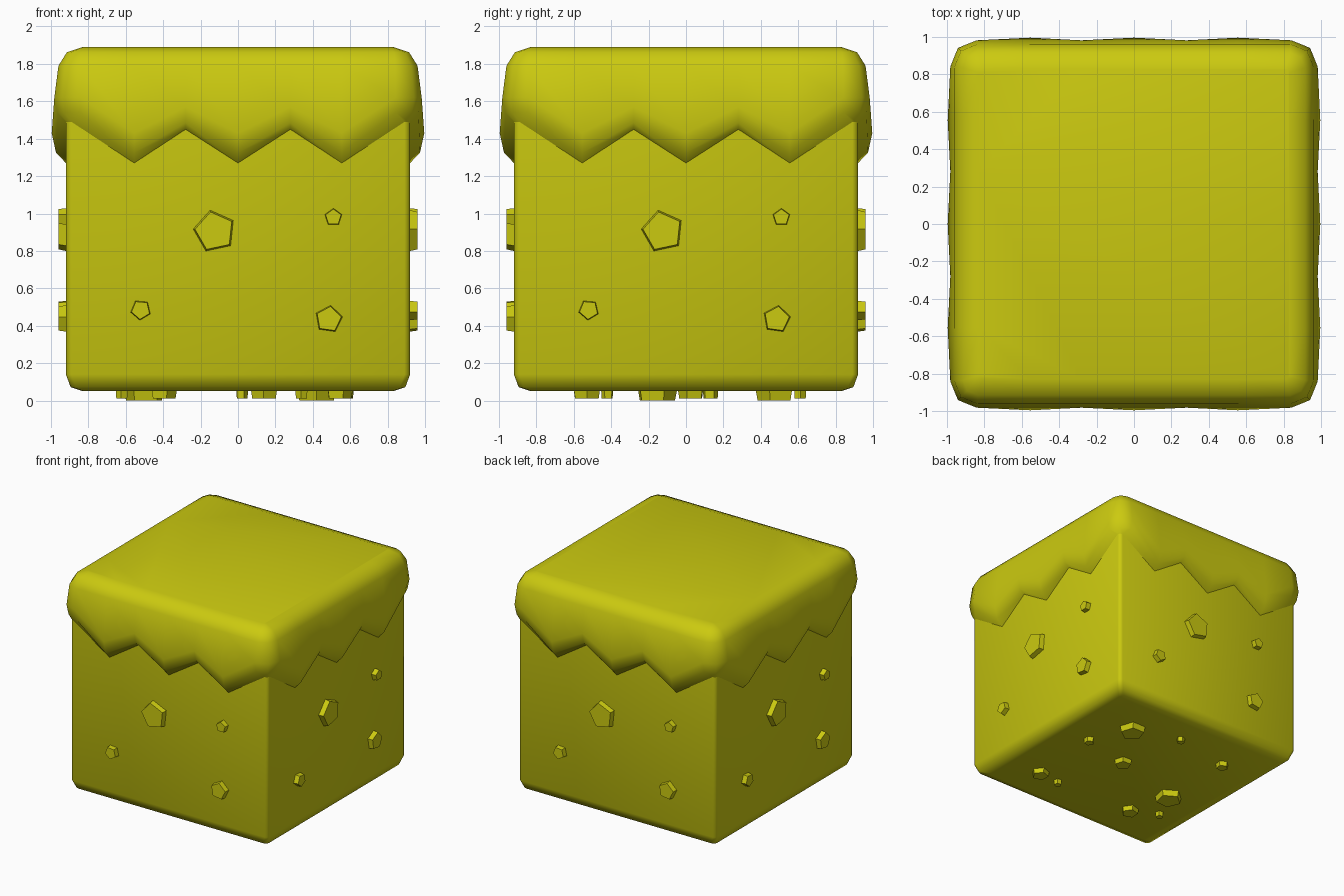
import bpy, bmesh, math
from mathutils import Matrix, Vector

cube = bpy.data.objects.get("Cube")
if cube:
    bpy.data.objects.remove(cube, do_unlink=True)

yellow = bpy.data.materials.new("yellow")
yellow.use_nodes = True
COLOUR = (0.60, 0.59, 0.005, 1)
yellow.diffuse_color = COLOUR
yellow.node_tree.nodes["Principled BSDF"].inputs["Base Color"].default_value = COLOUR


def finish(bm, name, angle):
    bmesh.ops.recalc_face_normals(bm, faces=bm.faces)
    mesh = bpy.data.meshes.new(name)
    bm.to_mesh(mesh)
    bm.free()
    mesh.materials.append(yellow)
    obj = bpy.data.objects.new(name, mesh)
    bpy.context.collection.objects.link(obj)
    bpy.ops.object.select_all(action="DESELECT")
    obj.select_set(True)
    bpy.context.view_layer.objects.active = obj
    bpy.ops.object.shade_smooth_by_angle(angle=math.radians(angle))
    return obj


def ring(bm, half, radius, stations, height, bulge=lambda s: 0):
    """Rounded square loop; height and bulge depend on the station along a side."""
    verts = []
    for side in range(4):
        turn = Matrix.Rotation(side * math.pi / 2, 3, "Z")
        c = half - radius * 0.29
        flat = half - radius
        points = [(-c, -c, 1), (-flat, -half, 1)]
        points += [(x, -half - bulge(x), x) for x in stations]
        points += [(flat, -half, 1)]
        for x, y, s in points:
            verts.append(bm.verts.new(turn @ Vector((x, y, height(s)))))
    return verts


def loft(rings, bm):
    for a, b in zip(rings, rings[1:]):
        n = len(a)
        for i in range(n):
            j = (i + 1) % n
            bm.faces.new((a[i], a[j], b[j], b[i]))
    bm.faces.new(rings[0])
    bm.faces.new(rings[-1])


# Block body with softened bottom edges
bm = bmesh.new()
rows = [(0.83, 0.03, 0.05), (0.895, 0.03, 0.072), (0.92, 0.03, 0.14), (0.92, 0.03, 1.6)]
loft([ring(bm, h, r, [], lambda s, z=z: z) for h, r, z in rows], bm)
finish(bm, "block_body", 50)

# Overhanging cap with a zigzag hem
TIPS = (-0.555, 0, 0.555)
STATIONS = (-0.555, -0.28, 0, 0.28, 0.555)


def hem(tip, valley, corner):
    return lambda s: corner if s == 1 else tip if s in TIPS else valley


bm = bmesh.new()
cap_rows = [
    (0.83, 0.02, hem(1.89, 1.89, 1.89), 0),
    (0.915, 0.08, hem(1.862, 1.862, 1.862), 0),
    (0.96, 0.12, hem(1.79, 1.79, 1.79), 0),
    (0.982, 0.14, hem(1.43, 1.57, 1.62), 0.014),
    (0.965, 0.12, hem(1.325, 1.485, 1.54), 0.008),
    (0.92, 0.03, hem(1.27, 1.45, 1.49), 0),
    (0.88, 0.03, hem(1.30, 1.48, 1.52), 0),
]
loft([ring(bm, h, r, STATIONS, z, lambda s, b=b: b if s in TIPS else 0)
      for h, r, z, b in cap_rows], bm)
finish(bm, "overhanging_cap", 60)


# Five-sided pebbles set into the sides and the underside
def pebble(bm, place, radius, angle, depth=0.04):
    bmesh.ops.create_cone(
        bm, cap_ends=True, segments=5, radius1=radius, radius2=radius * 0.88,
        depth=depth + 0.02,
        matrix=place @ Matrix.Translation((0, 0, depth / 2 - 0.01))
        @ Matrix.Rotation(math.radians(angle), 4, "Z"))


SIDE = [(-0.125, 0.905, 0.12, 12), (0.51, 0.98, 0.05, 0),
        (-0.52, 0.485, 0.058, 175), (0.485, 0.435, 0.078, -80)]
for side, name in enumerate(("front", "left", "back", "right")):
    bm = bmesh.new()
    turn = Matrix.Rotation(side * math.pi / 2, 4, "Z")
    for x, z, r, angle in SIDE:
        face = Matrix.Translation((x, -0.92, z)) @ Matrix.Rotation(math.pi / 2, 4, "X")
        pebble(bm, turn @ face, r, angle)
    finish(bm, name + "_pebbles", 20)

UNDER = [(0.42, 0.48, 0.11), (0.58, 0.13, 0.045), (0.02, 0.61, 0.035),
         (0.14, 0.03, 0.075), (-0.5, 0.51, 0.055), (0.54, -0.53, 0.075),
         (0.34, -0.55, 0.035), (-0.5, -0.16, 0.115), (-0.4, -0.53, 0.075),
         (-0.62, -0.42, 0.035)]
bm = bmesh.new()
for i, (x, y, r) in enumerate(UNDER):
    down = Matrix.Translation((x, y, 0.05)) @ Matrix.Rotation(math.pi, 4, "X")
    pebble(bm, down, r, i * 25, 0.05 if r > 0.1 else 0.04)
finish(bm, "underside_pebbles", 20)
